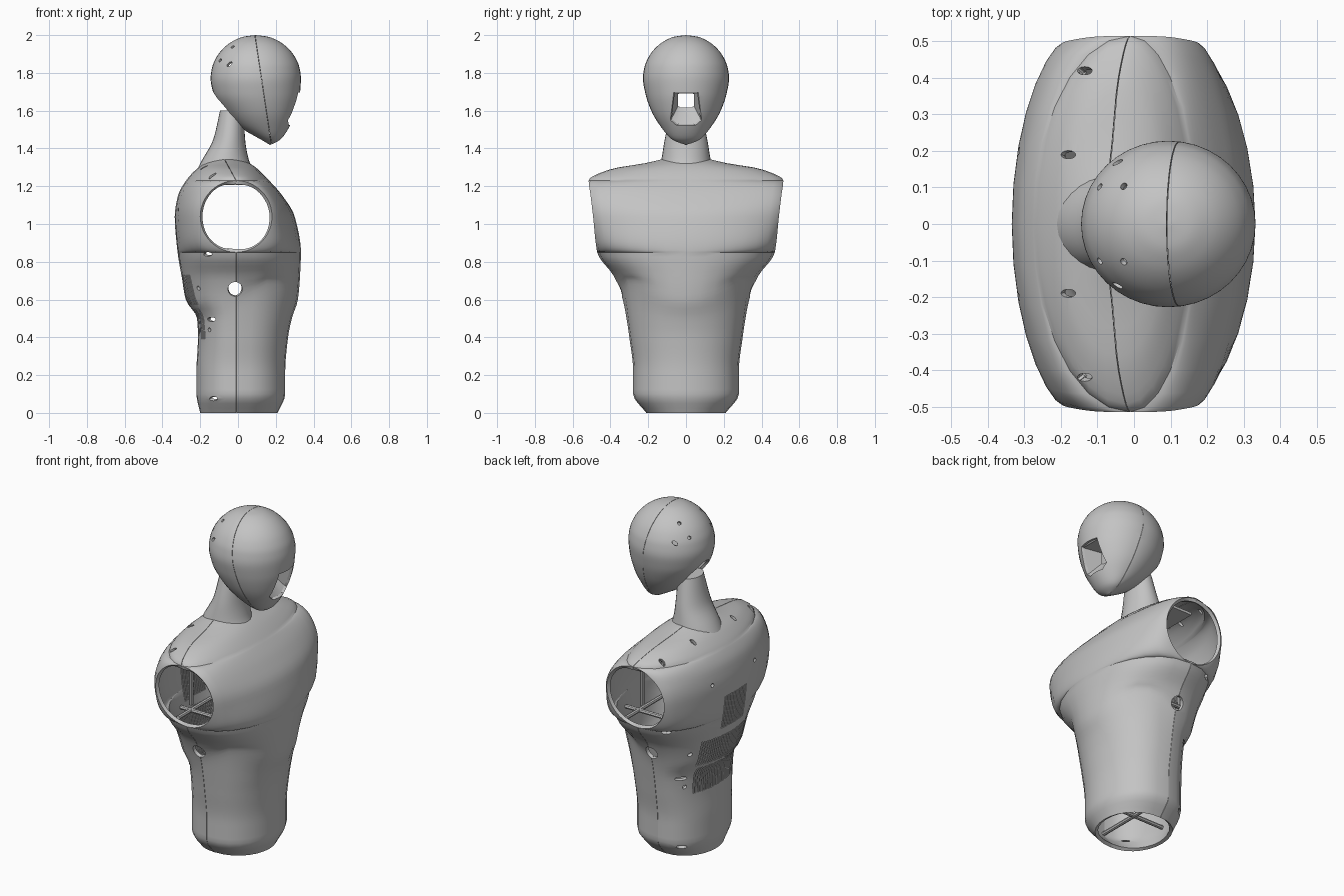
import bpy, bmesh, math
from mathutils import Vector, Matrix

cube = bpy.data.objects.get("Cube")
if cube:
    bpy.data.objects.remove(cube, do_unlink=True)

grey = bpy.data.materials.new("shell_grey")
grey.use_nodes = True
grey.diffuse_color = (0.55, 0.55, 0.55, 1)
grey.node_tree.nodes["Principled BSDF"].inputs["Base Color"].default_value = (0.55, 0.55, 0.55, 1)


def spline(keys, u):
    """Smooth monotone interpolation of table rows by their first column."""
    last = len(keys) - 2
    i = max(k for k in range(last + 1) if k == 0 or keys[k][0] <= u)
    h = keys[i + 1][0] - keys[i][0]
    t = (u - keys[i][0]) / h

    def slope(k, c):
        return (keys[k + 1][c] - keys[k][c]) / (keys[k + 1][0] - keys[k][0])

    def tangent(k, c):
        if k == 0 or k == last + 1:
            return slope(min(k, last), c)
        a, b = slope(k - 1, c), slope(k, c)
        return 2 * a * b / (a + b) if a * b > 0 else 0

    out = [u]
    for c in range(1, len(keys[0])):
        p, q = keys[i][c], keys[i + 1][c]
        out.append(p * (1 + 2 * t) * (1 - t) ** 2 + q * t * t * (3 - 2 * t)
                   + h * t * (1 - t) * (tangent(i, c) * (1 - t) - tangent(i + 1, c) * t))
    return out


def loft(rows, steps=14, caps=True):
    """Rows: z, back, front, half width, roundness, end centre, end half length.
    Faces that only close an opening get material index 1."""
    bm = bmesh.new()
    rings = []
    for z, back, front, half, power, xc, end in rows:
        ring = []
        for edge, sign in ((front, 1), (back, -1)):
            for k in range(steps + 1):
                t = sign * math.pi * (k / steps - 0.5)
                tip = xc + sign * end
                c = math.cos(t) ** power if 0 < k < steps else 0
                ring.append(bm.verts.new((tip + (edge - tip) * c, half * math.sin(t), z)))
        rings.append(ring)
    n = 2 * steps + 2
    for i in range(len(rings) - 1):
        a, b = rings[i], rings[i + 1]
        for j in range(n):
            k = (j + 1) % n
            closing = j in (steps, n - 1)
            if not closing or rows[i][6] + rows[i + 1][6] > 0:
                bm.faces.new((a[j], a[k], b[k], b[j])).material_index = int(closing)
    if caps:
        bm.faces.new(rings[-1])
        bm.faces.new(rings[0][::-1]).material_index = 1
    bmesh.ops.remove_doubles(bm, verts=bm.verts[:], dist=1e-5)
    return bm


def cut_seam(bm, co, no, test, w=0.0009):
    """Open a narrow gap along a plane."""
    co, no = Vector(co), Vector(no).normalized()
    for s in (-w, w):
        geom = set()
        for f in bm.faces:
            if test(f.calc_center_median()):
                geom.update([f], f.edges, f.verts)
        bmesh.ops.bisect_plane(bm, geom=list(geom), dist=1e-6, plane_co=co + no * s, plane_no=no)
    gone = [f for f in bm.faces if test(f.calc_center_median())
            and abs((f.calc_center_median() - co).dot(no)) < w]
    bmesh.ops.delete(bm, geom=gone, context='FACES')


def rod(bm, p, q, rx, ry=None, sides=20):
    p, q = Vector(p), Vector(q)
    turn = Vector((0, 0, 1)).rotation_difference(q - p).to_matrix().to_4x4()
    m = Matrix.Translation((p + q) / 2) @ turn @ Matrix.Diagonal((rx, ry or rx, 1, 1))
    bmesh.ops.create_cone(bm, cap_ends=True, segments=sides, radius1=1, radius2=1,
                          depth=(q - p).length, matrix=m)


def box(bm, centre, size):
    bmesh.ops.create_cube(bm, size=1, matrix=Matrix.Translation(centre) @ Matrix.Diagonal((*size, 1)))


def make(name, bm):
    me = bpy.data.meshes.new(name)
    bm.to_mesh(me)
    bm.free()
    ob = bpy.data.objects.new(name, me)
    bpy.context.collection.objects.link(ob)
    for _ in range(2):
        me.materials.append(grey)
    return ob


def make_cutter(name, bm):
    for f in bm.faces:
        f.material_index = 1
    ob = make(name, bm)
    ob.hide_render = True
    return ob


def finish(ob, cutter=None, seams=(), thickness=0):
    """Cut the solid, drop the closing faces, open the seams, then thicken the skin."""
    bpy.ops.object.select_all(action='DESELECT')
    ob.select_set(True)
    bpy.context.view_layer.objects.active = ob
    if cutter:
        mod = ob.modifiers.new("openings", 'BOOLEAN')
        mod.operation, mod.solver, mod.object = 'DIFFERENCE', 'EXACT', cutter
        mod.material_mode = 'INDEX'
        bpy.ops.object.modifier_apply(modifier="openings")
        bpy.data.objects.remove(cutter, do_unlink=True)
    bm = bmesh.new()
    bm.from_mesh(ob.data)
    bmesh.ops.delete(bm, geom=[f for f in bm.faces if f.material_index == 1], context='FACES')
    for seam in seams:
        cut_seam(bm, *seam)
    bm.to_mesh(ob.data)
    bm.free()
    ob.data.materials.pop(index=1)
    if thickness:
        mod = ob.modifiers.new("shell", 'SOLIDIFY')
        mod.thickness, mod.offset = thickness, -1
        bpy.ops.object.modifier_apply(modifier="shell")
    bpy.ops.object.shade_smooth_by_angle(angle=math.radians(32))


# Torso: horizontal sections whose ends open into round arm sockets
ARM_X, ARM_Z, ARM_R = -0.01, 1.04, 0.19
torso_keys = [  # z, back, front, half width, roundness
    (0, -.20, .21, .21, .9), (.1, -.22, .25, .28, .85), (.22, -.22, .25, .28, .85),
    (.4, -.212, .265, .30, .85), (.5, -.217, .285, .315, .85), (.6, -.277, .317, .335, .85),
    (.72, -.298, .328, .38, .85), (.85, -.32, .333, .47, .85), (1.04, -.335, .30, .492, 1.4),
    (1.15, -.318, .235, .505, 1.3), (1.23, -.275, .165, .515, 1), (1.29, -.22, .105, .40, 1),
    (1.325, -.17, .055, .2, 1), (1.345, -.12, 0, .12, 1)]
low, high, peak = ARM_Z - ARM_R, ARM_Z + ARM_R, 1.345
levels = [low * i / 34 for i in range(34)]
levels += [ARM_Z - ARM_R * math.cos(math.pi * i / 24) for i in range(25)]
levels += [high + (peak - high) * i / 10 for i in range(1, 11)]
rows = []
for z in levels:
    reach = math.sqrt(max(ARM_R ** 2 - (z - ARM_Z) ** 2, 0))
    reach = reach if reach > 1e-4 else 0
    rows.append(spline(torso_keys, z) + [ARM_X - 0.05 * max(0, z - high) / (peak - high), reach])
bm = loft(rows)
# The ledge under the chest curves up towards the sides
for v in bm.verts:
    side = min(1, (v.co.y / .25) ** 2) * max(0, min(1, v.co.x / .15))
    v.co.z += .08 * side * math.exp(-((v.co.z - .6) / .1) ** 2)
torso = make("torso_shell", bm)

# Torso openings: side ports, fixing holes and back vents
bm = bmesh.new()
for s in (-1, 1):
    rod(bm, (-.015, s * .2, .655), (-.015, s * .6, .655), .038, sides=32)
    for x, y, z in ((-.16, .25, .84), (-.14, .21, .495), (-.13, .14, .075)):
        rod(bm, (x, s * y, z), (x, s * .6, z), .022, .011)
    for x, y in ((-.135, .42), (-.18, .19)):
        rod(bm, (x, s * y, 1.21), (x, s * y, 1.4), .02, .011)
    for y, z in ((.2, 1.08), (.26, .66), (.23, .44)):
        rod(bm, (-.4, s * y, z), (-.08, s * y, z), .011)
for half, z0, z1 in ((.1, .78, .98), (.21, .575, .73), (.19, .39, .55)):
    count = int(half / .014)
    for i in range(-count, count + 1):
        box(bm, (-.25, i * .014, (z0 + z1) / 2), (.3, .006, z1 - z0))
finish(torso, make_cutter("torso_cutter", bm),
       [((ARM_X, 0, 0), (1, 0, 0), lambda c: c.z < low),
        ((ARM_X, 0, high), (.11, 0, .06), lambda c: c.z > high - .01)], 0.02)

# Inner frame
bm = bmesh.new()
for s in (-1, 1):
    rod(bm, (-.265, s * .16, .78), (.285, s * .16, .78), .012, sides=8)
    for x in (-.24, .22):
        rod(bm, (x, s * .1, .78), (x, s * .1, 1.1), .012, sides=8)
for x in (-.2, .2):
    rod(bm, (x, -.28, .78), (x, .28, .78), .012, sides=8)
rod(bm, (0, -.265, .1), (0, .265, .1), .012, sides=8)
rod(bm, (-.21, 0, .1), (.235, 0, .1), .012, sides=8)
box(bm, (0, 0, 1.213), (.14, .8, .015))
finish(make("inner_frame", bm))

# Neck
neck_keys = [(1.29, -.215, .08, .14), (1.33, -.195, .06, .132),
             (1.445, -.132, .038, .113), (1.6, -.095, .03, .08)]
rows = []
for i in range(15):
    r = spline(neck_keys, 1.29 + .31 * i / 14)
    rows.append(r + [1, (r[1] + r[2]) / 2, 0])
finish(make("neck", loft(rows)))

# Head: hollow egg with a pointed chin and a round crown
head_keys = [  # step, z, back, front, half width
    (0, 1.418, .17, .17, 0), (1, 1.445, .125, .222, .07), (2, 1.52, .0, .275, .137),
    (3, 1.6, -.075, .307, .184), (4, 1.69, -.13, .328, .215), (5, 1.77, -.145, .333, .228)]
for k in range(1, 7):
    c, s = math.cos(k * math.pi / 12), math.sin(k * math.pi / 12)
    head_keys.append((5 + k, 1.77 + .23 * s, .094 - .239 * c, .094 + .239 * c, .228 * c))
rows = []
for i in range(56):
    r = spline(head_keys, i / 5)[1:]
    rows.append(r + [1, (r[1] + r[2]) / 2, 0])
head = make("head_shell", loft(rows, steps=20, caps=False))

# Head openings: mouth, neck passage and fixing holes
bm = bmesh.new()
outline = [(.065, 1.695), (.083, 1.55), (.05, 1.522)]
outline += [(-y, z) for y, z in reversed(outline)]
face = bm.faces.new([bm.verts.new((.18, y, z)) for y, z in outline])
ext = bmesh.ops.extrude_face_region(bm, geom=[face], use_keep_orig=True)
bmesh.ops.translate(bm, vec=(.3, 0, 0), verts=[v for v in ext["geom"] if isinstance(v, bmesh.types.BMVert)])
bmesh.ops.recalc_face_normals(bm, faces=bm.faces[:])
centre, axis = Vector((-.045, 0, 1.6)), Vector((-.76, 0, -.65))
rod(bm, centre - axis * .09, centre + axis * .12, .135, .085, sides=40)
middle = Vector((.1, 0, 1.75))
for s in (-1, 1):
    for x, y, z, r in ((-.1, .105, 1.87, .01), (-.03, .105, 1.94, .01), (-.05, .175, 1.85, .018)):
        out = Vector((x, s * y, z)) - middle
        rod(bm, middle + out * .75, middle + out * 1.3, r, .01)
finish(head, make_cutter("head_cutter", bm), [((.09, 0, 2), (1, 0, .15), lambda c: True)], 0.015)

# Mouth funnel narrowing into the head, with a sloping floor
bm = bmesh.new()
front = [bm.verts.new((.305 if z > 1.6 else .255, y, z)) for y, z in outline]
inner = [(.045, 1.695), (.045, 1.625), (.03, 1.615)]
inner += [(-y, z) for y, z in reversed(inner)]
rear = [bm.verts.new((.19, y, z)) for y, z in inner]
for j in range(6):
    k = (j + 1) % 6
    bm.faces.new((front[j], front[k], rear[k], rear[j]))
finish(make("mouth_funnel", bm), thickness=0.004)
